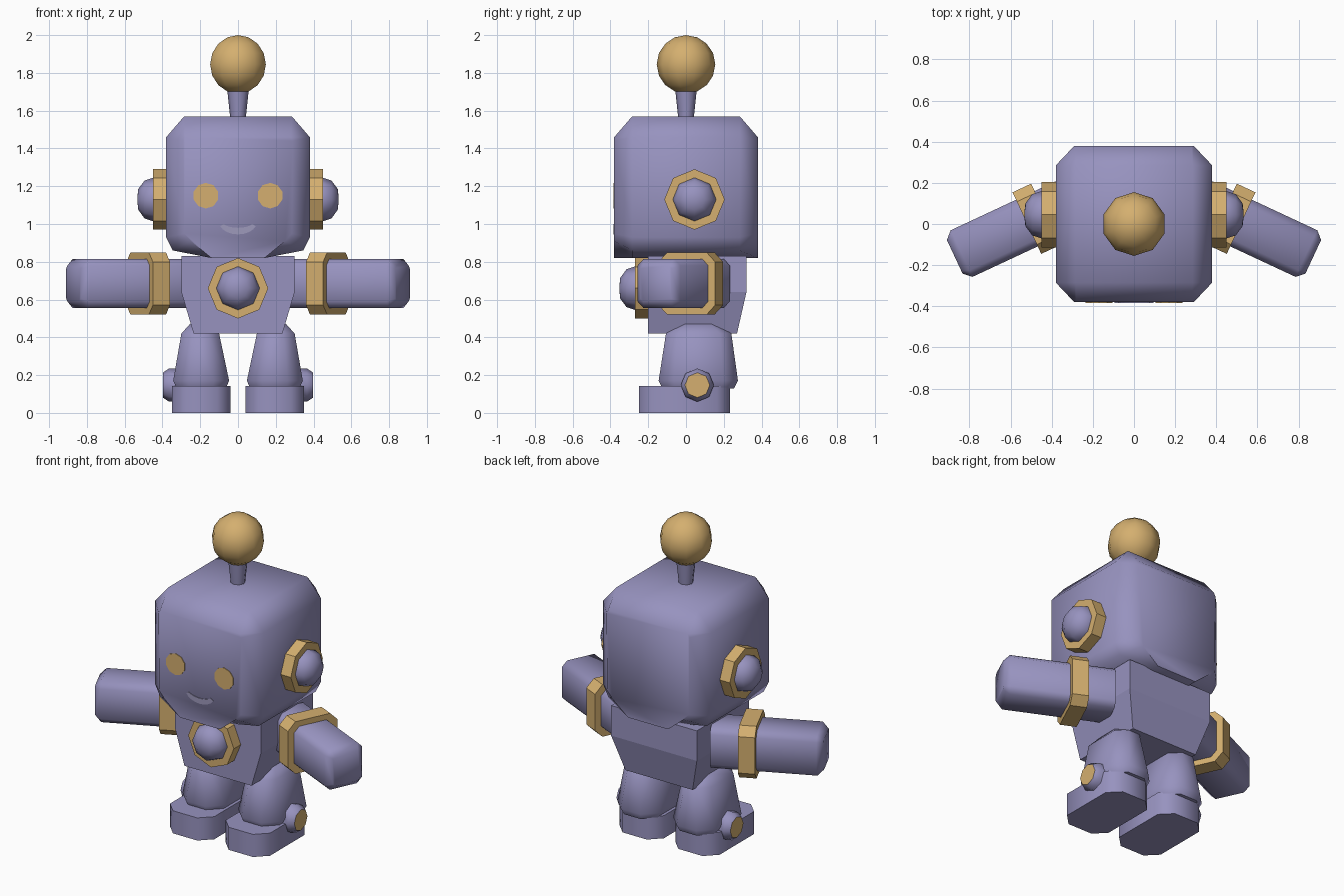
import bpy, bmesh
from math import cos, sin, pi, radians
from mathutils import Vector

old = bpy.data.objects.get("Cube")
if old:
    bpy.data.objects.remove(old, do_unlink=True)


def material(name, rgb):
    m = bpy.data.materials.new(name)
    m.use_nodes = True
    m.diffuse_color = (*rgb, 1)
    m.node_tree.nodes["Principled BSDF"].inputs["Base Color"].default_value = (*rgb, 1)
    return m


LAVENDER = material("lavender", (0.31, 0.29, 0.52))
GOLD = material("gold", (0.66, 0.43, 0.16))
GREY = material("grey lavender", (0.34, 0.32, 0.50))


def finish(bm, name, mats, angle):
    """Turn a bmesh into an object, smooth below the given angle (0 = flat)."""
    bmesh.ops.recalc_face_normals(bm, faces=bm.faces)
    mesh = bpy.data.meshes.new(name)
    bm.to_mesh(mesh)
    bm.free()
    obj = bpy.data.objects.new(name, mesh)
    bpy.context.collection.objects.link(obj)
    for m in mats:
        mesh.materials.append(m)
    if angle:
        bpy.ops.object.select_all(action='DESELECT')
        obj.select_set(True)
        bpy.context.view_layer.objects.active = obj
        bpy.ops.object.shade_smooth_by_angle(angle=radians(angle))
    return obj


def loft(name, rings, mats, angle=0, cap_index=0):
    """Skin equal-length rings of points and cap both ends."""
    bm = bmesh.new()
    rows = [[bm.verts.new(p) for p in ring] for ring in rings]
    n = len(rows[0])
    for a, b in zip(rows, rows[1:]):
        for i in range(n):
            j = (i + 1) % n
            bm.faces.new((a[i], a[j], b[j], b[i]))
    bm.faces.new(rows[0])
    bm.faces.new(rows[-1]).material_index = cap_index
    return finish(bm, name, mats, angle)


def cut_rect(a, b, c):
    """Rectangle of half sizes a, b with corners cut by c."""
    return [(a, b - c), (a - c, b), (c - a, b), (-a, b - c),
            (-a, c - b), (c - a, -b), (a - c, -b), (a, c - b)]


def turned(name, centre, axis, profile, mats, angle=0, sides=8, cap_index=0):
    """Turn (radius, depth) pairs around an axis."""
    axis = Vector(axis)
    u = Vector((0, 0, 1)) if abs(axis.z) < 0.5 else Vector((1, 0, 0))
    v = axis.cross(u)
    rings = [[Vector(centre) + axis * d + (u * cos(t) + v * sin(t)) * r
              for t in (2 * pi * i / sides for i in range(sides))] for r, d in profile]
    return loft(name, rings, mats, angle, cap_index)


def button(name, centre, axis):
    """Gold ring holding a lavender dome."""
    turned(name + "_ring", centre, axis,
           [(0.16, -0.09), (0.16, 0), (0.115, 0), (0.115, -0.04)], [GOLD])
    turned(name + "_dome", centre, axis,
           [(0.113, -0.06), (0.115, 0), (0.1, 0.045), (0.055, 0.078), (0.01, 0.083)],
           [LAVENDER], 60)


# Head: mirrored sections stacked from front to back
def head_section(y, half):
    return [(x, y, z) for x, z in half] + [(-x, y, z) for x, z in reversed(half)]


face = [(0.28, 1.46), (0.29, 1.44), (0.285, 0.95), (0.25, 0.91), (0.14, 0.82)]
middle = [(0.285, 1.57), (0.38, 1.46), (0.38, 0.93), (0.345, 0.86), (0.14, 0.82)]
loft("head", [head_section(-0.38, face), head_section(-0.285, middle),
              head_section(0.285, middle), head_section(0.38, face)], [LAVENDER], 62)

# Antenna
turned("antenna_stem", (0, 0, 1.55), (0, 0, 1), [(0.04, 0), (0.058, 0.17)], [LAVENDER], 50)
bm = bmesh.new()
bmesh.ops.create_uvsphere(bm, u_segments=10, v_segments=8, radius=0.155)
bmesh.ops.translate(bm, verts=bm.verts, vec=(0, 0, 1.845))
finish(bm, "antenna_ball", [GOLD], 60)

# Smile plate
arc = [radians(200 + 140 * i / 8) for i in range(9)]
outline = [(0.1 * cos(t), 0.98 + 0.03 + 0.065 * sin(t)) for t in arc]
outline += [(0.08 * cos(t), 0.98 + 0.03 + 0.03 * sin(t)) for t in reversed(arc)]
loft("smile", [[(x, y, z) for x, z in outline] for y in (-0.379, -0.383)], [GREY])

# Torso with tapered lower half
def torso_ring(x, back, z):
    return [(x, -0.2, z), (x, back, z), (-x, back, z), (-x, -0.2, z)]


loft("torso", [torso_ring(0.235, 0.27, 0.42), torso_ring(0.3, 0.32, 0.64),
               torso_ring(0.3, 0.32, 0.83)], [LAVENDER])
button("chest_button", (0, -0.27, 0.66), (0, -1, 0))

# Paired parts
ca, sa = cos(radians(25)), sin(radians(25))
for side, s in (("left", 1), ("right", -1)):
    turned(side + "_eye", (s * 0.17, -0.379, 1.15), (0, -1, 0),
           [(0.068, 0), (0.068, 0.005)], [GOLD], sides=10)
    button(side + "_ear", (s * 0.45, 0.045, 1.13), (s, 0, 0))

    # Arms swing forward; sections are placed along the arm direction
    def arm_ring(d, a, b, c):
        return [(s * (d * ca + (0.224 + n) * sa), -d * sa + (0.224 + n) * ca, 0.685 + z)
                for n, z in cut_rect(a, b, c)]

    loft(side + "_arm", [arm_ring(0.2, 0.125, 0.13, 0.035), arm_ring(0.82, 0.125, 0.13, 0.035),
                         arm_ring(0.857, 0.09, 0.095, 0.015)], [LAVENDER], 50)
    loft(side + "_cuff", [arm_ring(d, 0.165, 0.165, 0.05) for d in (0.37, 0.47)], [GOLD])

    # Legs and feet
    def leg_ring(x, y, z, a, b, c):
        return [(s * (x + p), y + q, z) for p, q in cut_rect(a, b, c)]

    loft(side + "_leg", [leg_ring(0.195, 0.065, 0.13, 0.13, 0.19, 0.07),
                         leg_ring(0.195, 0.065, 0.17, 0.148, 0.21, 0.08),
                         leg_ring(0.2, 0.067, 0.42, 0.1, 0.173, 0.06),
                         leg_ring(0.2, 0.065, 0.47, 0.055, 0.1, 0.035)], [LAVENDER], 60)
    loft(side + "_foot", [leg_ring(0.195, -0.008, z, 0.155, 0.242, 0.07) for z in (0, 0.143)],
         [LAVENDER], 50)

    # Ankle bolt with gold end
    turned(side + "_ankle_bolt", (s * 0.28, 0.06, 0.147), (s, 0, 0),
           [(0.088, 0), (0.088, 0.085), (0.068, 0.115), (0.066, 0.118)],
           [LAVENDER, GOLD], 40, cap_index=1)
